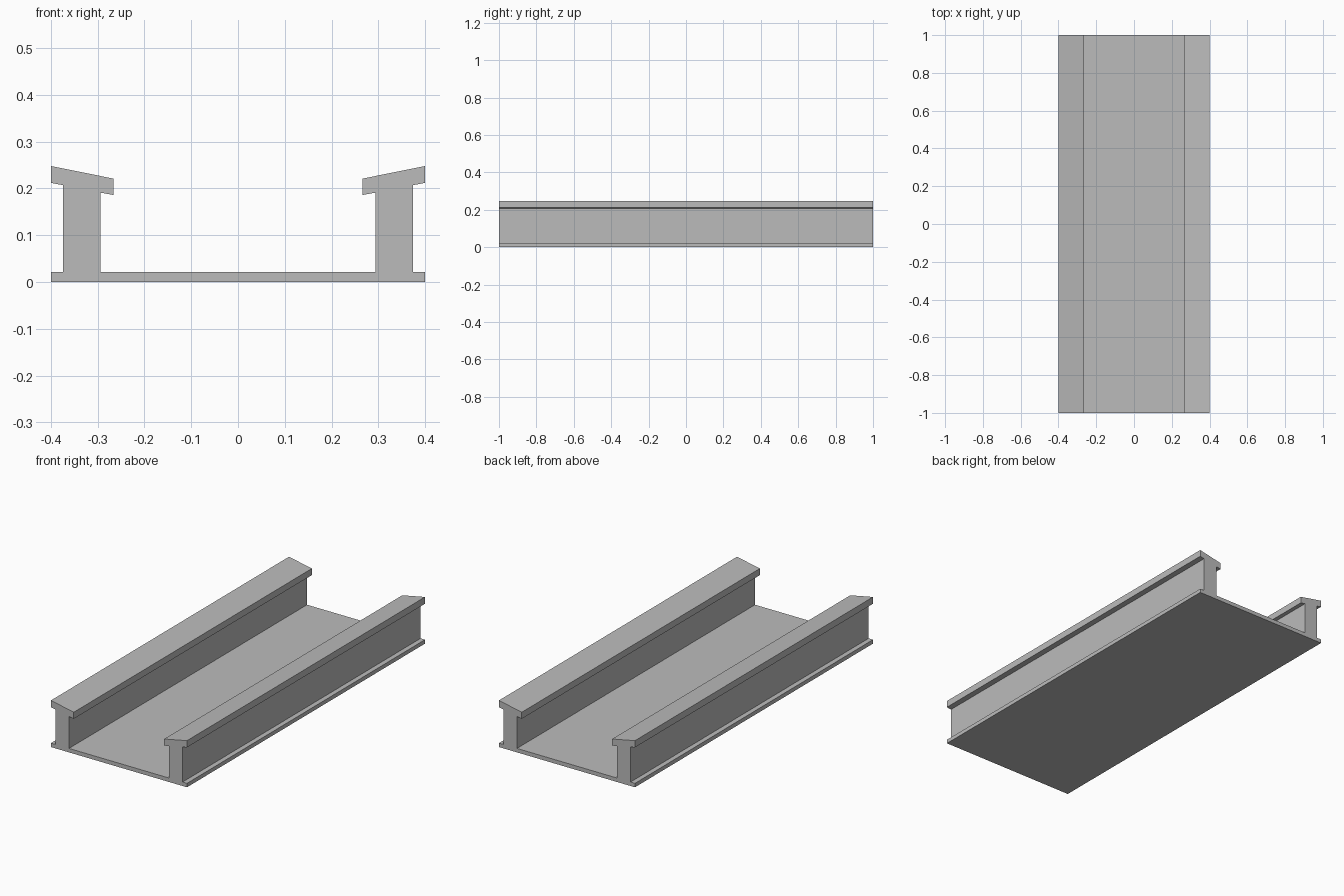
import bpy
import bmesh
from mathutils import Vector

cube = bpy.data.objects.get("Cube")
if cube:
    bpy.data.objects.remove(cube, do_unlink=True)

LENGTH = 2.0

# Single grey material
grey = bpy.data.materials.new("plain grey")
grey.use_nodes = True
colour = (0.5, 0.5, 0.5, 1.0)
grey.diffuse_color = colour
grey.node_tree.nodes["Principled BSDF"].inputs["Base Color"].default_value = colour

# Left half of the cross-section (x, z): base flange, web, sloped cap, channel floor
half = [
    (0.4, 0.0), (0.4, 0.021), (0.374, 0.021),
    (0.374, 0.207), (0.4, 0.212), (0.4, 0.248),
    (0.266, 0.221), (0.266, 0.186), (0.294, 0.191),
    (0.294, 0.021),
]
profile = half + [(-x, z) for x, z in reversed(half)]

# Extrude the closed section along the length of the channel
bm = bmesh.new()
section = bm.faces.new([bm.verts.new((x, -LENGTH / 2, z)) for x, z in profile])
result = bmesh.ops.extrude_face_region(bm, geom=[section], use_keep_orig=True)
end_verts = [g for g in result["geom"] if isinstance(g, bmesh.types.BMVert)]
bmesh.ops.translate(bm, verts=end_verts, vec=Vector((0, LENGTH, 0)))
bmesh.ops.recalc_face_normals(bm, faces=bm.faces)

mesh = bpy.data.meshes.new("rail_channel")
bm.to_mesh(mesh)
bm.free()
mesh.materials.append(grey)
channel = bpy.data.objects.new("rail_channel", mesh)
bpy.context.collection.objects.link(channel)
